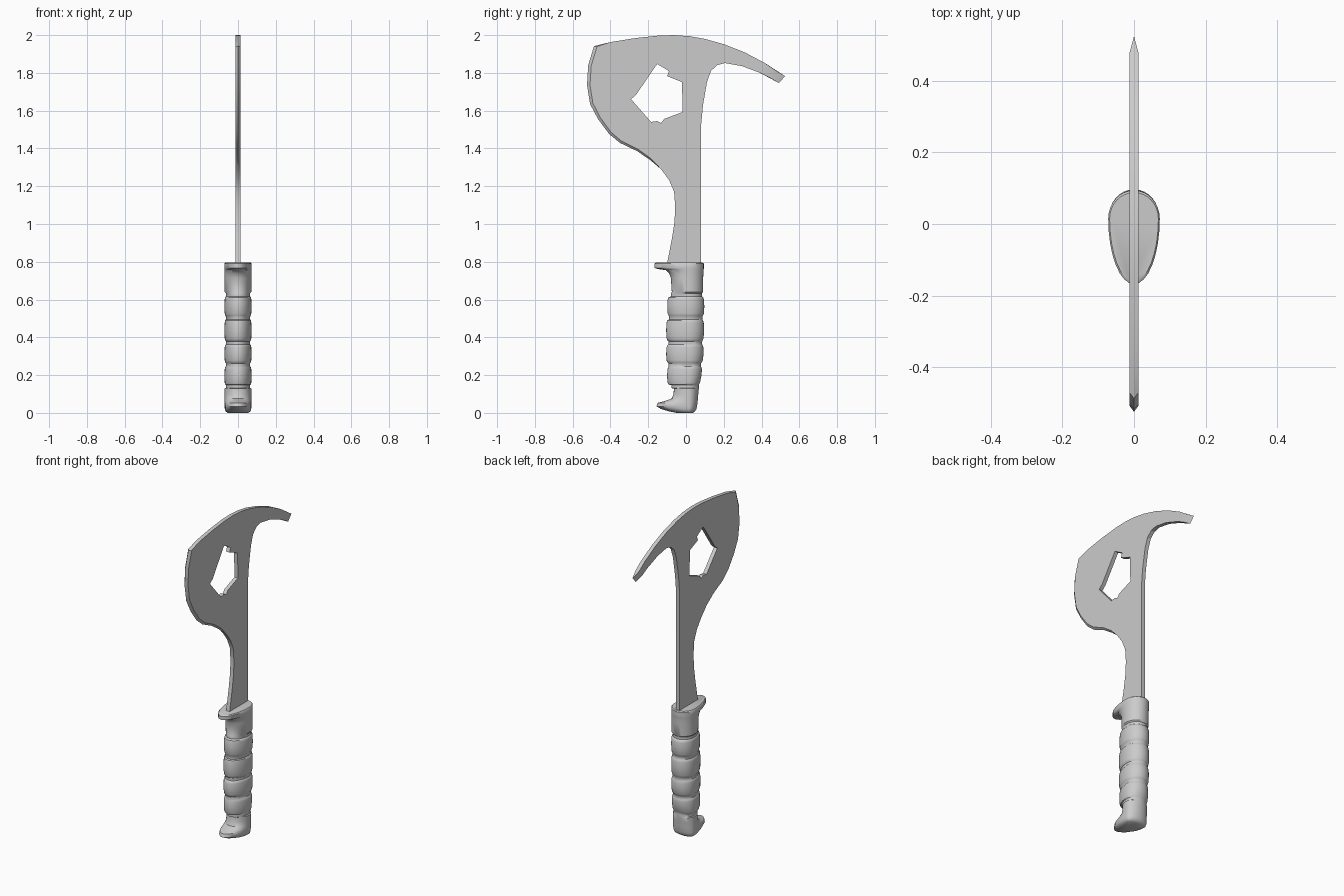
import bpy, bmesh, math

cube = bpy.data.objects.get("Cube")
if cube:
    bpy.data.objects.remove(cube, do_unlink=True)

grey = bpy.data.materials.new("plain grey")
grey.use_nodes = True
colour = (0.6, 0.6, 0.6, 1)
grey.diffuse_color = colour
grey.node_tree.nodes["Principled BSDF"].inputs["Base Color"].default_value = colour


def finish(name, bm, angle):
    bmesh.ops.recalc_face_normals(bm, faces=bm.faces)
    mesh = bpy.data.meshes.new(name)
    bm.to_mesh(mesh)
    bm.free()
    mesh.materials.append(grey)
    ob = bpy.data.objects.new(name, mesh)
    bpy.context.collection.objects.link(ob)
    bpy.ops.object.select_all(action="DESELECT")
    ob.select_set(True)
    bpy.context.view_layer.objects.active = ob
    bpy.ops.object.shade_smooth_by_angle(angle=math.radians(angle))
    return ob


# Axe head outline as (y, z); sharpened points add the (dy, dz) of their bevel
TOP = [(-.487, 1.942, .016, -.003), (-.40, 1.963), (-.27, 1.984), (-.14, 1.998),
       (-.06, 2.0), (.02, 1.994), (.10, 1.98), (.206, 1.95), (.312, 1.908), (.418, 1.852)]
SPIKE = [(.524, 1.783, -.045, .027), (.492, 1.746, -.045, .027), (.392, 1.80),
         (.296, 1.836), (.206, 1.852), (.164, 1.841), (.132, 1.81), (.111, 1.751)]
SHAFT = [(.09, 1.63), (.08, 1.524), (.08, .77), (-.104, .77), (-.074, .926), (-.061, 1.01),
         (-.057, 1.09), (-.063, 1.17), (-.09, 1.233), (-.132, 1.29)]
EDGE = [(-.19, 1.339, .004, .008), (-.259, 1.386, .005, .010), (-.349, 1.429, .006, .011),
        (-.407, 1.476, .010, .010), (-.466, 1.556, .013, .007), (-.508, 1.635, .015, .005),
        (-.524, 1.735, .016, 0), (-.518, 1.84, .016, -.003)]
HOLE = [(-.153, 1.847), (-.09, 1.81), (-.10, 1.783), (-.021, 1.751), (-.018, 1.593),
        (-.116, 1.556), (-.132, 1.534), (-.153, 1.545), (-.185, 1.54), (-.291, 1.661),
        (-.265, 1.683)]
HALF = .012

bm = bmesh.new()
side_edges = {1: [], -1: []}
for loop in (TOP + SPIKE + SHAFT + EDGE, HOLE):
    n = len(loop)
    middle = [bm.verts.new((0, p[0], p[1])) for p in loop]
    for s in (1, -1):
        side = []
        for p in loop:
            dy, dz = p[2:] or (0, 0)
            side.append(bm.verts.new((s * HALF, p[0] + dy, p[1] + dz)))
        for i in range(n):
            j = (i + 1) % n
            bm.faces.new((middle[i], middle[j], side[j], side[i]))
            side_edges[s].append(bm.edges.get((side[i], side[j])))
# Flat cheeks, filled around the hole
for s in (1, -1):
    bmesh.ops.triangle_fill(bm, edges=side_edges[s], use_beauty=True, normal=(s, 0, 0))
finish("axe_head", bm, 25)

# Grip: egg-shaped rings as (z, front y, back y, half width), from top to bottom
RINGS = [(.795, -.160, .088, .068), (.790, -.168, .094, .072), (.768, -.168, .094, .072),
         (.762, -.150, .094, .072), (.756, -.108, .093, .072), (.738, -.090, .092, .071),
         (.715, -.080, .091, .071), (.64, -.075, .090, .071)]


def groove(z, front, back):
    return [(z + .008, front + .008, back - .008, .064), (z - .008, front + .008, back - .008, .064)]


def swell(top, bottom, front, back_top, back_bottom):
    rings = []
    for t, shrink in ((0, .005), (.12, .001), (.5, -.001), (.88, .001), (1, .006)):
        back = back_top + (back_bottom - back_top) * t
        rings.append((top + (bottom - top) * t, front + shrink, back - shrink, .071 - shrink * .5))
    return rings


RINGS += groove(.625, -.088, .092)
RINGS += swell(.612, .515, -.098, .096, .096) + groove(.502, -.098, .095)
RINGS += swell(.490, .383, -.104, .095, .094) + groove(.371, -.101, .094)
RINGS += swell(.358, .267, -.104, .093, .090) + groove(.254, -.101, .088)
RINGS += swell(.241, .150, -.099, .087, .074) + groove(.139, -.085, .076)
# Pommel with its front toe
RINGS += [(.128, -.064, .068, .071), (.098, -.066, .065, .071), (.075, -.078, .063, .071),
          (.062, -.115, .062, .071), (.053, -.150, .061, .071), (.034, -.157, .058, .071),
          (.020, -.130, .055, .070), (.008, -.090, .048, .066), (0, -.050, .036, .054)]

bm = bmesh.new()
SEG = 32
previous = None
for z, front, back, width in RINGS:
    centre = .015
    ring = []
    for k in range(SEG):
        a = 2 * math.pi * k / SEG
        reach = back - centre if math.sin(a) > 0 else centre - front
        ring.append(bm.verts.new((width * math.cos(a), centre + reach * math.sin(a), z)))
    if previous:
        for k in range(SEG):
            j = (k + 1) % SEG
            bm.faces.new((previous[k], previous[j], ring[j], ring[k]))
    else:
        bm.faces.new(ring)
    previous = ring
bm.faces.new(previous)
finish("grip", bm, 40)
